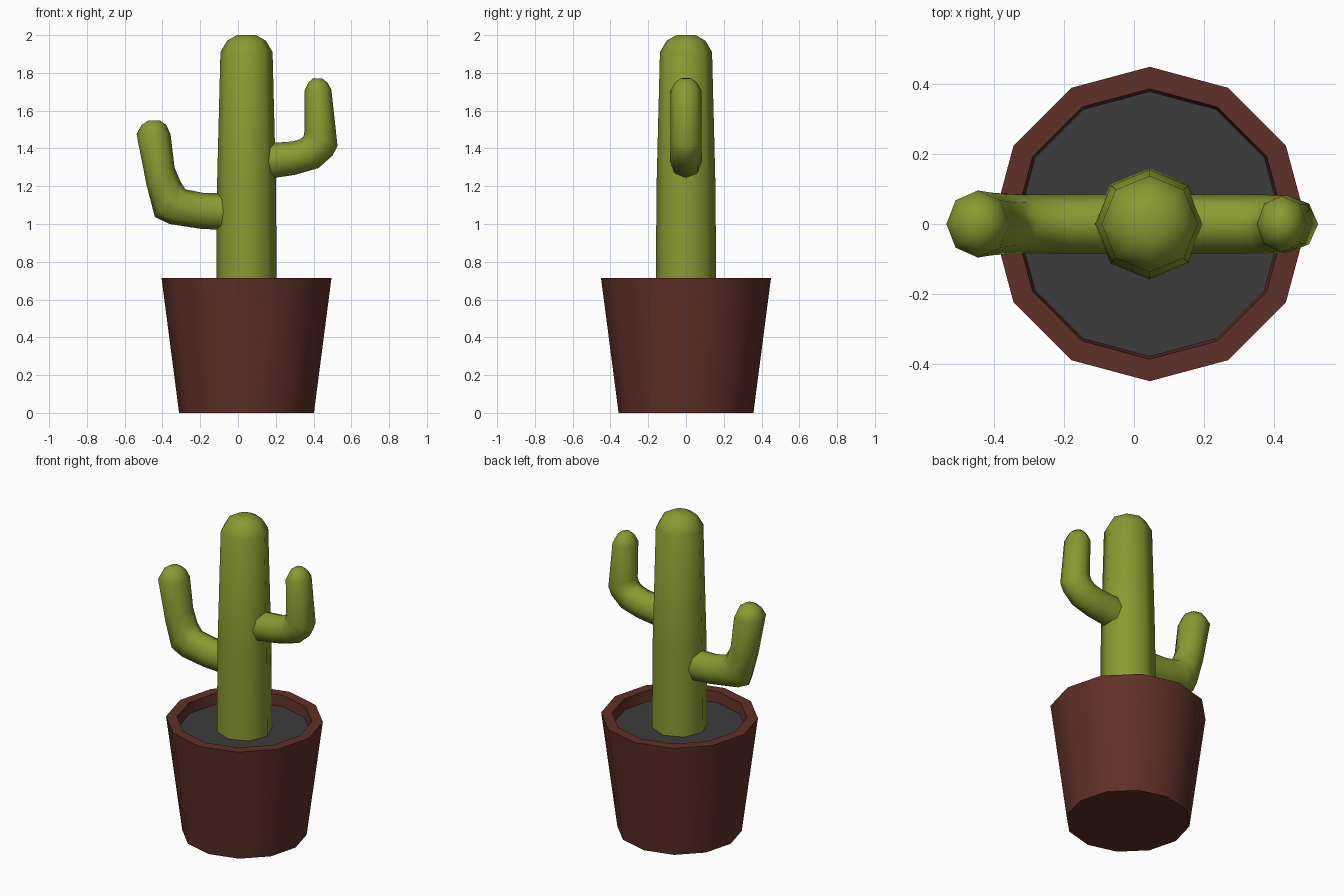
import bpy, bmesh, math
from mathutils import Vector

if "Cube" in bpy.data.objects:
    bpy.data.objects.remove(bpy.data.objects["Cube"])

CX = 0.045  # shared axis of pot and trunk


def material(name, rgb):
    m = bpy.data.materials.new(name)
    m.diffuse_color = (*rgb, 1)
    m.use_nodes = True
    m.node_tree.nodes["Principled BSDF"].inputs["Base Color"].default_value = m.diffuse_color
    return m


green = material("cactus green", (0.25, 0.325, 0.031))
clay = material("terracotta", (0.118, 0.029, 0.020))
earth = material("dark soil", (0.045, 0.045, 0.046))


def loft(name, rings, sides, mat, angle):
    """Skin rings given as (x1, z1, x2, z2, y half width); both ends closed."""
    bm = bmesh.new()
    loops = []
    for x1, z1, x2, z2, w in rings:
        mid = Vector(((x1 + x2) / 2, 0, (z1 + z2) / 2))
        half = Vector(((x2 - x1) / 2, 0, (z2 - z1) / 2))
        loop = []
        for i in range(sides):
            a = math.tau * i / sides
            p = mid + half * math.cos(a)
            p.y = w * math.sin(a)
            loop.append(bm.verts.new(p))
        loops.append(loop)
    for lo, hi in zip(loops, loops[1:]):
        for i in range(sides):
            j = (i + 1) % sides
            bm.faces.new((lo[i], lo[j], hi[j], hi[i]))
    bm.faces.new(loops[0][::-1])
    bm.faces.new(loops[-1])
    bmesh.ops.recalc_face_normals(bm, faces=bm.faces)
    me = bpy.data.meshes.new(name)
    bm.to_mesh(me)
    bm.free()
    me.materials.append(mat)
    ob = bpy.data.objects.new(name, me)
    bpy.context.collection.objects.link(ob)
    bpy.context.view_layer.objects.active = ob
    ob.select_set(True)
    bpy.ops.object.shade_smooth_by_angle(angle=math.radians(angle))
    ob.select_set(False)
    return ob


def turned(profile):
    """Rings for a round shape from (radius, height) pairs."""
    return [(CX - r, z, CX + r, z, r) for r, z in profile]


# Pot with rim and recess, then the soil disc
loft("pot", turned([(0.357, 0), (0.45, 0.715), (0.387, 0.715), (0.378, 0.64)]), 12, clay, 40)
loft("soil", turned([(0.377, 0.63), (0.379, 0.65)]), 12, earth, 40)

# Trunk with domed top
loft("trunk", turned([(0.16, 0.645), (0.156, 1.2), (0.138, 1.91), (0.103, 1.97), (0.05, 2.0)]),
     8, green, 55)

# Arms: lower/outer point, upper/inner point, half depth
loft("left_arm", [
    (-0.04, 0.966, -0.04, 1.163, 0.085),
    (-0.20, 0.975, -0.18, 1.164, 0.085),
    (-0.362, 1.00, -0.278, 1.183, 0.085),
    (-0.44, 1.037, -0.305, 1.225, 0.087),
    (-0.484, 1.206, -0.336, 1.30, 0.09),
    (-0.537, 1.475, -0.357, 1.475, 0.096),
    (-0.512, 1.522, -0.380, 1.525, 0.07),
    (-0.475, 1.548, -0.415, 1.549, 0.032)], 8, green, 60)

loft("right_arm", [
    (0.13, 1.235, 0.13, 1.425, 0.085),
    (0.30, 1.26, 0.29, 1.437, 0.085),
    (0.426, 1.296, 0.325, 1.447, 0.084),
    (0.50, 1.362, 0.347, 1.463, 0.082),
    (0.527, 1.413, 0.352, 1.49, 0.082),
    (0.494, 1.712, 0.352, 1.705, 0.081),
    (0.474, 1.748, 0.373, 1.75, 0.058),
    (0.447, 1.77, 0.399, 1.772, 0.028)], 8, green, 60)
